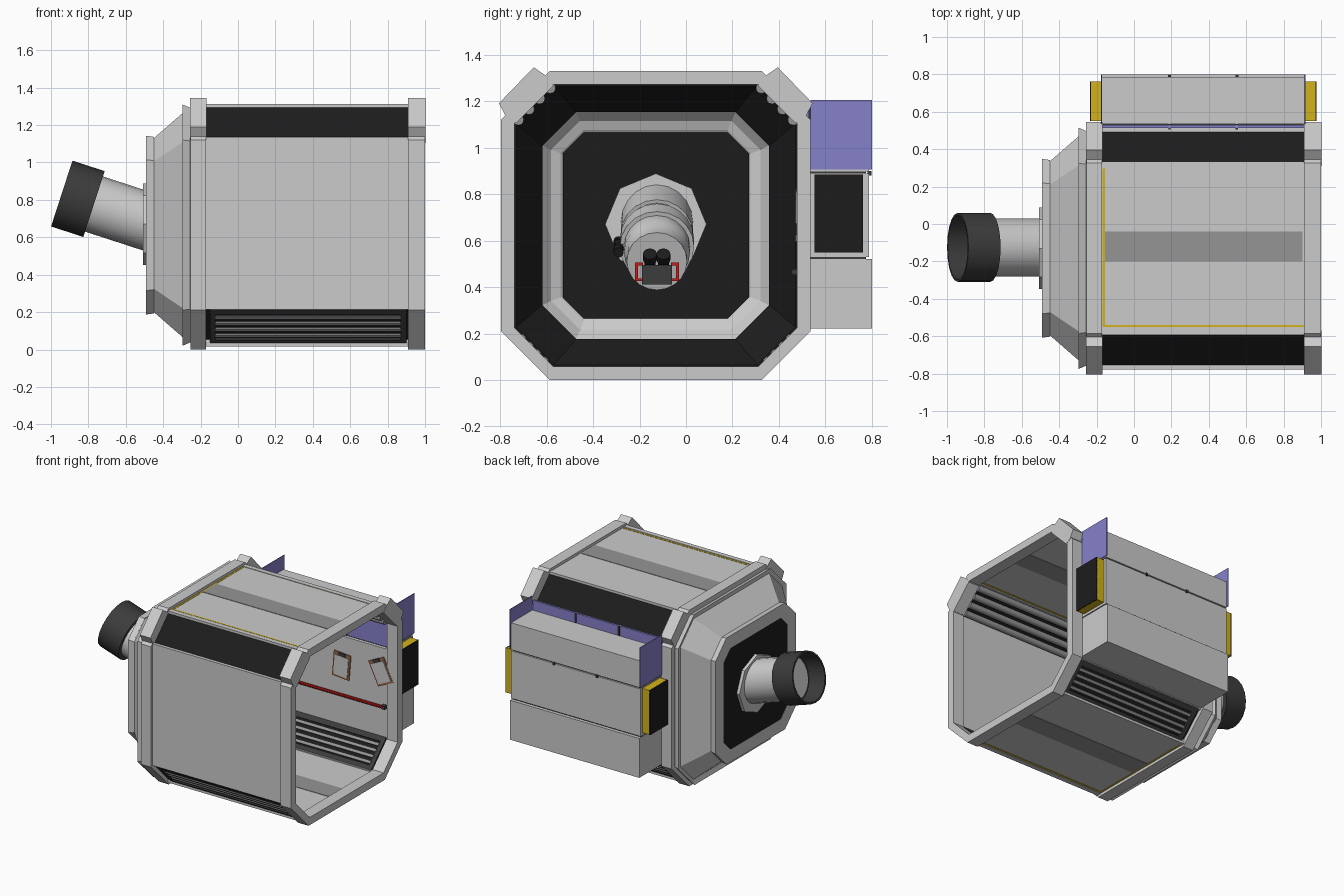
import bpy, bmesh, math
from mathutils import Vector, Matrix

if "Cube" in bpy.data.objects:
    bpy.data.objects.remove(bpy.data.objects["Cube"])

CY, CZ = -0.13, 0.665          # centre of the octagonal section
XA, XB = -0.17, 0.91           # hull panels run between the two frames


def mat(name, r, g, b):
    m = bpy.data.materials.new(name)
    m.diffuse_color = (r, g, b, 1)
    m.use_nodes = True
    m.node_tree.nodes["Principled BSDF"].inputs["Base Color"].default_value = m.diffuse_color
    return m


BLACK = mat("black", .012, .012, .012)
DARK = mat("dark_grey", .045, .045, .045)
MID = mat("mid_grey", .3, .3, .3)
YELLOW = mat("yellow", .65, .45, .01)
PURPLE = mat("purple", .24, .22, .6)
RED = mat("red", .6, .01, .01)
WHITE = mat("paper", .85, .85, .85)
BROWN = mat("brown", .35, .14, .07)


def finish(name, bm, m=None, smooth=False):
    bmesh.ops.recalc_face_normals(bm, faces=bm.faces[:])
    me = bpy.data.meshes.new(name)
    bm.to_mesh(me)
    bm.free()
    ob = bpy.data.objects.new(name, me)
    bpy.context.collection.objects.link(ob)
    if m:
        me.materials.append(m)
    if smooth:
        bpy.ops.object.select_all(action='DESELECT')
        ob.select_set(True)
        bpy.context.view_layer.objects.active = ob
        bpy.ops.object.shade_smooth_by_angle(angle=math.radians(35))
    return ob


def loft(name, loops, m=None, cyclic=False, caps=False, smooth=False):
    """Skin a list of equal-length point loops."""
    bm = bmesh.new()
    vs = [[bm.verts.new(p) for p in lp] for lp in loops]
    n = len(vs[0])
    pairs = list(zip(vs, vs[1:])) + ([(vs[-1], vs[0])] if cyclic else [])
    for a, b in pairs:
        for i in range(n):
            j = (i + 1) % n
            bm.faces.new((a[i], a[j], b[j], b[i]))
    if caps:
        bm.faces.new(vs[0])
        bm.faces.new(vs[-1])
    return finish(name, bm, m, smooth)


def prism(name, pts, x0, x1, m=None):
    return loft(name, [[(x, y, z) for y, z in pts] for x in (x0, x1)], m, caps=True)


def box(name, x0, x1, y0, y1, z0, z1, m=None):
    return prism(name, [(y0, z0), (y1, z0), (y1, z1), (y0, z1)], x0, x1, m)


def octa(x, h, c):
    """Octagon of half width h whose straight sides end at c."""
    uv = [(h, -c), (h, c), (c, h), (-c, h), (-h, c), (-h, -c), (-c, -h), (c, -h)]
    return [(x, CY + u, CZ + v) for u, v in uv]


def octa_ring(name, secs, m=None):
    return loft(name, [octa(*s) for s in secs], m, cyclic=True)


def chamfer(name, sy, sz, s0, s1, n0, n1, x0, x1, m=None):
    """Slab lying on one diagonal side of the hull; s runs along it, n outward."""
    pts = []
    for s, n in ((s0, n0), (s1, n0), (s1, n1), (s0, n1)):
        u, v = .64 - .19 * s + n * .707, .45 + .19 * s + n * .707
        pts.append((CY + sy * u, CZ + sz * v))
    return prism(name, pts, x0, x1, m)


def lathe(name, prof, origin, axis, m=None, n=20, closed=False, caps=True, smooth=True):
    """Turn (t, radius) pairs around an axis."""
    a = Vector(axis).normalized()
    side = Vector((0, 1, 0)) if abs(a.y) < .9 else Vector((1, 0, 0))
    up = a.cross(side).normalized()
    side = up.cross(a)
    o = Vector(origin)
    loops = []
    for t, r in prof:
        loops.append([o + a * t + r * (math.cos(k) * up + math.sin(k) * side)
                      for k in (2 * math.pi * i / n for i in range(n))])
    return loft(name, loops, m, closed, caps and not closed, smooth)


# Octagonal end frames with raised corner blocks
for i, (x0, x1) in enumerate(((-.255, XA), (XB, 1.0))):
    octa_ring(f"frame_{i}", [(x0, .665, .455), (x1, .665, .455), (x1, .607, .44), (x0, .607, .44)])
    for sy in (-1, 1):
        tab = [(.64, .46), (.675, .525), (.525, .68), (.46, .635), (.44, .6), (.6, .44)]
        prism(f"frame_corner_{i}", [(CY + sy * u, CZ + v) for u, v in tab], x0 - .002, x1 + .002)

# Tapered end section, black lining and end wall
octa_ring("taper_shell", [(-.25, .63, .45), (-.257, .628, .45), (-.297, .645, .455), (-.287, .607, .45),
                          (-.45, .465, .34), (-.455, .465, .34), (-.45, .472, .345), (-.492, .478, .35),
                          (-.492, .38, .3), (-.47, .41, .31), (-.455, .45, .325), (-.41, .49, .345),
                          (-.25, .615, .445)])
octa_ring("taper_lining", [(-.25, .612, .443), (-.25, .600, .437), (-.405, .488, .342), (-.405, .496, .348)], BLACK)
loft("end_wall", [octa(-.485, .4, .31), octa(-.468, .4, .31)], BLACK, caps=True)

# Front wall, corner rails, roof and floor
box("front_wall", XA, XB, -.775, -.745, .215, 1.11)
for sy in (-1, 1):
    y = CY + sy * .635
    box("side_rail", XA, XB, y - .012, y + .012, 1.105, 1.135)
    for z in (.035, 1.295):
        y = CY + sy * .445
        box("roof_rail", XA, XB, y - .018, y + .018, z - .018, z + .018)
for name, z in (("floor", .033), ("roof", 1.297)):
    box(name, XA, XB, CY - .435, CY + .435, z - .012, z + .012)
    box(name + "_strip", -.155, .9, -.20, -.04, z - .015, z + .015, MID)
    for y in (-.545, .303):
        box(name + "_yellow_edge", -.165, XB, y - .006, y + .006, z - .014, z + .014, YELLOW)
    box(name + "_yellow_end", -.168, -.156, -.545, .303, z - .014, z + .014, YELLOW)

# Diagonal sides: black covers with pipes above, slatted vents below
for sy in (-1, 1):
    chamfer("black_cover", sy, 1, 0, 1, -.02, .002, XA, XB, BLACK)
    for k in range(4):
        s = .14 + .24 * k
        o = (XA, CY + sy * (.618 - .19 * s), CZ + .428 + .19 * s)
        lathe("ceiling_pipe", [(0, .024), (XB - XA, .024)], o, (1, 0, 0), MID, n=12)
    chamfer("vent_back", sy, -1, 0, 1, -.022, -.014, XA, XB, BLACK)
    for s0, s1 in ((0, .16), (.86, 1.02)):
        chamfer("vent_frame", sy, -1, s0, s1, -.03, .002, -.15, .9, DARK)
    for x0, x1 in ((-.15, -.12), (.87, .9)):
        chamfer("vent_frame_end", sy, -1, .1, .9, -.03, .002, x0, x1, DARK)
    for k in range(4):
        s = .22 + .17 * k
        chamfer("vent_slat", sy, -1, s, s + .08, -.036, -.003, -.12, .87, MID)

# Back wall with purple window and mullions
box("back_wall", XA, XB, .485, .51, .21, .9)
box("window", XA, XB, .512, .528, .9, 1.17, PURPLE)
for x in (.19, .55):
    box("mullion", x - .006, x + .006, .505, .535, .9, 1.17, DARK)

# Outside locker: three stacked panels with dark seams
box("locker_core", XA + .005, XB - .005, .53, .775, .25, 1.08, DARK)
box("locker_lower", XA, XB, .51, .80, .222, .52)
box("locker_middle", XA, XB, .51, .787, .53, .888)
box("locker_upper", XA, XB, .535, .787, .897, 1.1)
for x in (.19, .55):
    box("locker_catch", x - .008, x + .008, .78, .797, .88, .9, DARK)
for s, x in ((-1, XA), (1, XB)):
    xs = lambda a, b: sorted((x + s * a, x + s * b))
    box("side_screen", *xs(0, .006), .535, .80, .905, 1.205, PURPLE)
    box("side_unit", *xs(0, .06), .552, .762, .548, .884, YELLOW)
    box("side_unit_face", *xs(.055, .066), .552, .762, .548, .884, BLACK)

# Red handrail with dark brackets
lathe("handrail", [(0, .011), (1.03, .011)], (-.13, .465, .465), (1, 0, 0), RED, n=10)
for x in (-.12, .89):
    box("rail_bracket", x - .015, x + .015, .455, .49, .452, .478, DARK)

# Two clipboards on the back wall
for x, z, a in ((.53, .68, .08), (.86, .72, -.45)):
    for nm, w, h, dz, y, m in (("board", .14, .19, 0, .48, BROWN), ("sheet", .115, .15, -.005, .475, WHITE),
                               ("clip", .06, .025, .085, .473, DARK)):
        ob = box("clipboard_" + nm, -w / 2, w / 2, -.004, .004, dz - h / 2, dz + h / 2, m)
        ob.matrix_world = Matrix.Translation((x, y, z)) @ Matrix.Rotation(a, 4, 'Y')

# Hub plate and tilted telescope
lathe("hub_plate", [(-.508, .218), (-.46, .218)], (0, CY, .67), (1, 0, 0), n=8, smooth=False)
T = math.radians(18)
AX = (-math.cos(T), 0, math.sin(T))
ORG = (-.5, -.125, .69)
lathe("telescope_tube", [(.33, .155), (-.2, .155), (-.2, .14), (-.27, .14), (-.27, .16), (-.38, .16),
                         (-.38, .142), (-.46, .142), (-.48, .13), (-.58, .13)], ORG, AX)
lathe("telescope_hood", [(.284, .15), (.284, .185), (.465, .185), (.465, .172), (.325, .172), (.325, .15)],
      ORG, AX, DARK, closed=True)


def on_tube(t, y, h):
    """Point at t along the telescope, offset sideways y and upward h."""
    return Vector(ORG) + Vector(AX) * t + Vector((0, y, 0)) + Vector((math.sin(T), 0, math.cos(T))) * h


# Side finder
lathe("finder", [(-.06, .022), (.0, .022), (.0, .017), (.07, .017), (.07, .022), (.1, .022)],
      on_tube(-.4, -.165, .0), AX, BLACK, n=12)
lathe("finder_mount", [(0, .014), (.05, .014)], on_tube(-.38, -.165, 0), (0, 1, 0), MID, n=8)

# Binocular eyepiece with red grab handles
e = on_tube(-.58, 0, 0)
box("eyepiece_block", e.x - .04, e.x + .055, -.19, -.06, .41, .495, DARK)
for y in (-.155, -.097):
    lathe("eyepiece", [(0, .024), (.06, .024), (.06, .03), (.1, .03)], (e.x, y, .48), (.75, 0, .6), BLACK, n=12)
for y, s in ((-.19, -1), (-.06, 1)):
    x = e.x + .02
    box("handle_grip", x - .008, x + .008, *sorted((y + s * .016, y + s * .03)), .425, .505, RED)
    for z in (.425, .493):
        box("handle_arm", x - .008, x + .008, *sorted((y - s * .005, y + s * .03)), z, z + .012, RED)
